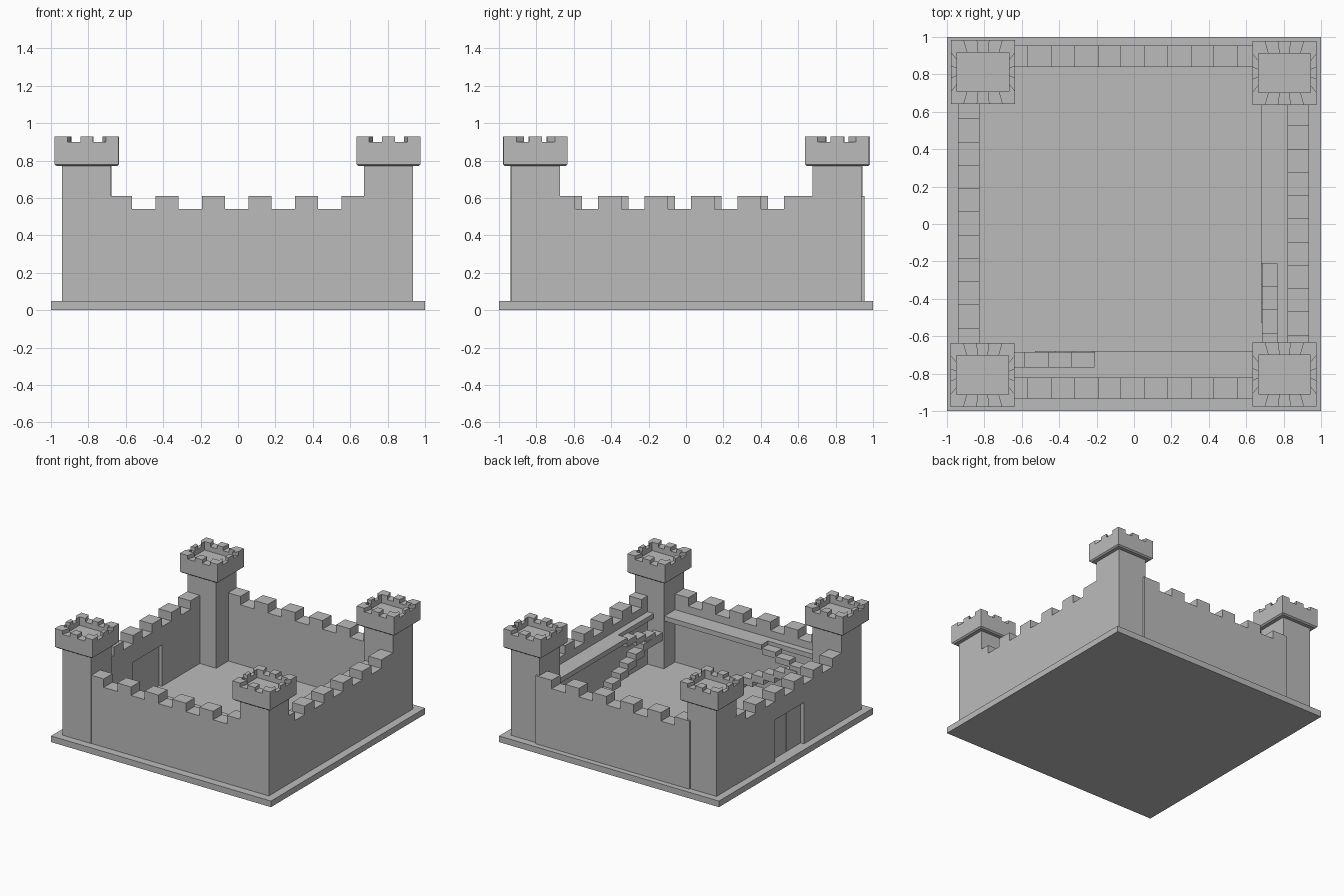
import bpy, bmesh

if "Cube" in bpy.data.objects:
    bpy.data.objects.remove(bpy.data.objects["Cube"])

stone = bpy.data.materials.new("grey stone")
stone.diffuse_color = (0.5, 0.5, 0.5, 1)
stone.use_nodes = True
stone.node_tree.nodes["Principled BSDF"].inputs["Base Color"].default_value = stone.diffuse_color


def finish(name, bm):
    bmesh.ops.remove_doubles(bm, verts=bm.verts, dist=1e-5)
    bmesh.ops.recalc_face_normals(bm, faces=bm.faces)
    mesh = bpy.data.meshes.new(name)
    bm.to_mesh(mesh)
    bm.free()
    mesh.materials.append(stone)
    obj = bpy.data.objects.new(name, mesh)
    bpy.context.collection.objects.link(obj)
    return obj


def add_box(bm, x0, x1, y0, y1, z0, z1):
    v = bmesh.ops.create_cube(bm, size=1)["verts"]
    bmesh.ops.scale(bm, vec=(x1 - x0, y1 - y0, z1 - z0), verts=v)
    bmesh.ops.translate(bm, vec=((x0 + x1) / 2, (y0 + y1) / 2, (z0 + z1) / 2), verts=v)


def box(name, *dims):
    bm = bmesh.new()
    add_box(bm, *dims)
    return finish(name, bm)


# Base slab
box("base", -1, 1, -1, 1, 0, 0.05)

# Battlemented walls: a profile along the wall, extruded through its thickness
STEP = 0.1243


def wall(name, axis, t0, t1, first_notch, gate=False):
    end = 0.70
    pts = [(-end, 0.05)]
    if gate:
        pts += [(-0.19, 0.05), (-0.19, 0.39), (0.19, 0.39), (0.19, 0.05)]
    pts += [(end, 0.05), (end, 0.61)]
    for k in reversed(range(5)):
        a = first_notch + 2 * k * STEP
        b = a + STEP
        pts += [(b, 0.61), (b, 0.54), (a, 0.54), (a, 0.61)]
    pts.append((-end, 0.61))
    bm = bmesh.new()
    vs = [bm.verts.new((u, t0, z) if axis == "x" else (t0, u, z)) for u, z in pts]
    face = bm.faces.new(vs)
    ext = bmesh.ops.extrude_face_region(bm, geom=[face])
    moved = [g for g in ext["geom"] if isinstance(g, bmesh.types.BMVert)]
    d = t1 - t0
    bmesh.ops.translate(bm, vec=(0, d, 0) if axis == "x" else (d, 0, 0), verts=moved)
    finish(name, bm)


wall("front_wall", "x", -0.935, -0.82, -0.566)
wall("back_wall", "x", 0.84, 0.955, -0.566)
wall("right_wall", "y", 0.82, 0.935, -0.594)
wall("left_wall", "y", -0.94, -0.825, -0.557, gate=True)

# Gate leaves recessed in the left wall
box("gate_leaf_front", -0.91, -0.85, -0.19, -0.002, 0.05, 0.39)
box("gate_leaf_back", -0.91, -0.85, 0.002, 0.19, 0.05, 0.39)


# Tower head: hollow crown with five merlon and notch segments on each side
def tower_head(name, cx, cy):
    ho, hx, hy = 0.171, 0.139, 0.104
    z0, floor, low, high = 0.78, 0.86, 0.90, 0.93
    corners = [(-1, -1), (1, -1), (1, 1), (-1, 1)]
    ring = []
    for i in range(4):
        a, b = corners[i], corners[(i + 1) % 4]
        for k in range(5):
            f = k / 5
            ring.append((a[0] + (b[0] - a[0]) * f, a[1] + (b[1] - a[1]) * f,
                         high if k % 2 == 0 else low))
    bm = bmesh.new()

    def outer(p, z, s=ho):
        return bm.verts.new((cx + p[0] * s, cy + p[1] * s, z))

    def inner(p, z):
        return bm.verts.new((cx + p[0] * hx, cy + p[1] * hy, z))

    for i, p in enumerate(ring):
        q = ring[(i + 1) % 20]
        h = p[2]
        bm.faces.new([outer(p, h), outer(q, h), inner(q, h), inner(p, h)])
        bm.faces.new([outer(p, z0), outer(q, z0), outer(q, h), outer(p, h)])
        bm.faces.new([inner(p, floor), inner(q, floor), inner(q, h), inner(p, h)])
        bm.faces.new([outer(p, 0.77, 0.16), outer(q, 0.77, 0.16), outer(q, z0), outer(p, z0)])
        if q[2] != h:
            bm.faces.new([outer(q, low), inner(q, low), inner(q, high), outer(q, high)])
    bm.faces.new([inner(p, floor) for p in ring])
    bm.faces.new([outer(p, 0.77, 0.16) for p in ring])
    finish(name, bm)


# Four corner towers
for name, cx, cy in [("front_left", -0.809, -0.807), ("front_right", 0.804, -0.804),
                     ("back_left", -0.807, 0.813), ("back_right", 0.804, 0.807)]:
    s = 0.131
    box(name + "_tower", cx - s, cx + s, cy - s, cy + s, 0.05, 0.775)
    tower_head(name + "_tower_head", cx, cy)


# Walkway and zigzag stairs; u runs along the wall, t is distance from the centre
def walkway(name, place):
    bm = bmesh.new()
    add_box(bm, *place(-0.21, 0.68, 0.68, 0.82), 0.44, 0.48)
    add_box(bm, *place(-0.68, -0.21, 0.765, 0.82), 0.44, 0.48)
    finish(name + "_walkway", bm)
    bm = bmesh.new()
    for k in range(6):  # lower flight
        u = 0.08 - 0.1 * k
        add_box(bm, *place(u - 0.11, u, 0.68, 0.765), 0.07 + 0.043 * k, 0.13 + 0.043 * k)
    add_box(bm, *place(-0.68, -0.52, 0.685, 0.765), 0.28, 0.345)  # landing
    for k in range(3):  # upper flight
        u = -0.46 + 0.125 * k
        add_box(bm, *place(u - 0.125, u, 0.685, 0.765), 0.33 + 0.035 * k, 0.38 + 0.035 * k)
    finish(name + "_stairs", bm)


walkway("front", lambda u0, u1, t0, t1: (u0, u1, -t1, -t0))
walkway("right", lambda u0, u1, t0, t1: (t0, t1, u0, u1))
